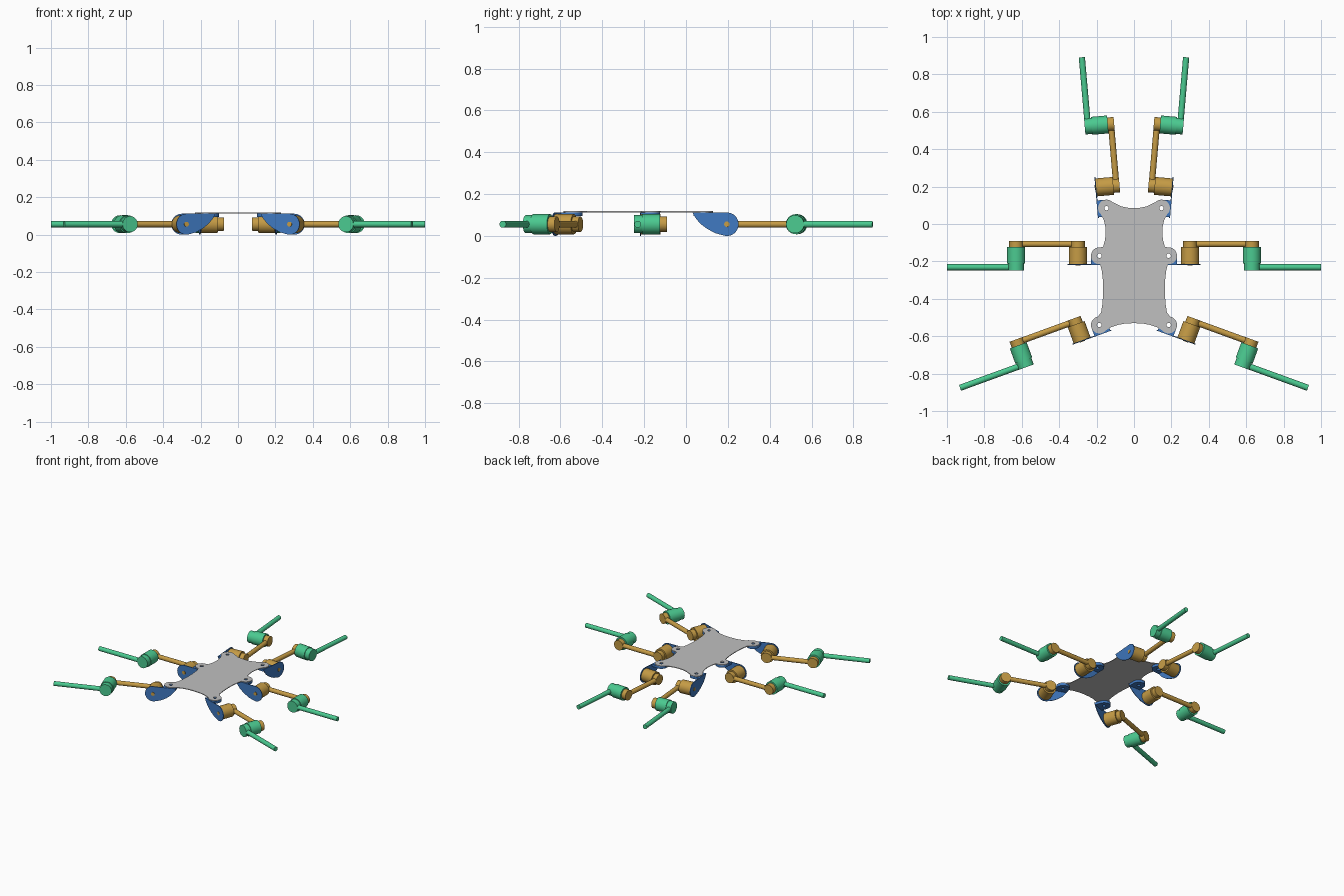
import bpy, bmesh
from math import cos, sin, radians, pi
from mathutils import Matrix, Vector

cube = bpy.data.objects.get("Cube")
if cube:
    bpy.data.objects.remove(cube, do_unlink=True)


def material(name, rgb):
    m = bpy.data.materials.new(name)
    m.use_nodes = True
    m.diffuse_color = (*rgb, 1)
    m.node_tree.nodes["Principled BSDF"].inputs["Base Color"].default_value = (*rgb, 1)
    return m


GREY = material("light grey", (0.53, 0.53, 0.53))
BLUE = material("blue", (0.05, 0.19, 0.53))
OCHRE = material("ochre", (0.56, 0.33, 0.06))
GREEN = material("green", (0.07, 0.59, 0.28))

AXLE_Z = 0.056   # height of every joint axis
TOP_Z = 0.113    # underside of the body plate
SERVO_R = 0.048


def finish(name, mesh, mat, mirror=True):
    """Shade a mesh, colour it and optionally mirror it across x."""
    mesh.name = name
    mesh.materials.clear()
    mesh.materials.append(mat)
    mesh.shade_smooth()
    mesh.set_sharp_from_angle(angle=radians(35))
    ob = bpy.data.objects.new(name, mesh)
    bpy.context.collection.objects.link(ob)
    if mirror:
        ob.modifiers.new("Mirror", 'MIRROR').use_mirror_merge = False
    return ob


def extruded(outlines, depth, matrix):
    """Filled outline (later outlines are holes), extruded from 0 to depth."""
    cu = bpy.data.curves.new("profile", 'CURVE')
    cu.dimensions = '2D'
    cu.fill_mode = 'BOTH'
    cu.extrude = depth / 2
    for pts in outlines:
        sp = cu.splines.new('POLY')
        sp.points.add(len(pts) - 1)
        for p, (x, y) in zip(sp.points, pts):
            p.co = (x, y, 0, 1)
        sp.use_cyclic_u = True
    tmp = bpy.data.objects.new("profile", cu)
    bpy.context.collection.objects.link(tmp)
    bpy.context.view_layer.update()
    mesh = bpy.data.meshes.new_from_object(tmp)
    bpy.data.objects.remove(tmp, do_unlink=True)
    bpy.data.curves.remove(cu)
    bm = bmesh.new()
    bm.from_mesh(mesh)
    bmesh.ops.remove_doubles(bm, verts=bm.verts, dist=1e-5)
    bm.transform(matrix @ Matrix.Translation((0, 0, depth / 2)))
    bmesh.ops.recalc_face_normals(bm, faces=bm.faces)
    bm.to_mesh(mesh)
    bm.free()
    return mesh


def cylinders(parts, matrix, segments=32):
    """One mesh from (start, end, radius) rods."""
    bm = bmesh.new()
    for a, b, r in parts:
        a, b = Vector(a), Vector(b)
        rot = (b - a).to_track_quat('Z', 'Y').to_matrix().to_4x4()
        bmesh.ops.create_cone(bm, cap_ends=True, segments=segments, radius1=r, radius2=r,
                              depth=(b - a).length,
                              matrix=matrix @ Matrix.Translation((a + b) / 2) @ rot)
    mesh = bpy.data.meshes.new("rods")
    bm.to_mesh(mesh)
    bm.free()
    return mesh


def arc(cx, cy, r, a0, a1, n):
    return [(cx + r * cos(radians(a0 + (a1 - a0) * i / n)),
             cy + r * sin(radians(a0 + (a1 - a0) * i / n))) for i in range(n + 1)]


def circle(cx, cy, r, n=16):
    return arc(cx, cy, r, 0, 360, n)[:-1]


# Hip pivots on the left side: name, x, y, leg heading
HIPS = [("front", 0.147, 0.085, 85), ("middle", 0.185, -0.17, 0), ("rear", 0.185, -0.54, -20)]
LOBE, HOLE = 0.045, 0.012

# Body plate: round lobes at the hips joined by concave edges
half = [(0, 0.085), (0.035, 0.087), (0.07, 0.095), (0.095, 0.108)]
half += arc(0.147, 0.085, LOBE, 135, -50, 16)
half += [(0.163, 0.025), (0.154, -0.01), (0.151, -0.045), (0.155, -0.085), (0.165, -0.122)]
half += arc(0.185, -0.17, LOBE, 95, -95, 16)
half += [(0.172, -0.25), (0.166, -0.305), (0.165, -0.36), (0.168, -0.42), (0.176, -0.475)]
half += arc(0.185, -0.54, LOBE, 75, -140, 18)
half += [(0.125, -0.553), (0.085, -0.539), (0.045, -0.532), (0, -0.53)]
outline = half + [(-x, y) for x, y in reversed(half[1:-1])]
holes = [circle(s * x, y, HOLE) for _, x, y, _ in HIPS for s in (1, -1)]
finish("body_plate", extruded([outline] + holes, 0.005, Matrix.Translation((0, 0, TOP_Z))),
       GREY, mirror=False)

# Leg layout: local x runs along the leg, local y is the joint axis
KNEE = 0.445
HIP = 0.115
bracket_side = [(-0.05, TOP_Z), (-0.037, 0.088), (-0.014, 0.06), (0.02, 0.034), (0.06, 0.013)]
bracket_side += arc(HIP, AXLE_Z, 0.056, -105, 90, 24)
mount = [(-LOBE, -LOBE), (LOBE, -LOBE)] + arc(0, 0, LOBE, 0, 180, 16)

for name, hx, hy, heading in HIPS:
    M = Matrix.Translation((hx, hy, 0)) @ Matrix.Rotation(radians(heading), 4, 'Z')

    # Hip bracket: mounting block under the plate and a teardrop side cheek
    finish(name + "_hip_mount",
           extruded([mount, circle(0, 0, HOLE)], 0.018, M @ Matrix.Translation((0, 0, TOP_Z - 0.018))),
           BLUE)
    side = M @ Matrix.Translation((0, -0.045, 0)) @ Matrix.Rotation(pi / 2, 4, 'X')
    finish(name + "_hip_cheek", extruded([bracket_side], 0.005, side), BLUE)

    # Upper leg: hip motor with axle, end discs and connecting rod
    def at(x, y):
        return (x, y, AXLE_Z)
    finish(name + "_hip_motor", cylinders([
        (at(HIP, -0.045), at(HIP, 0.047), SERVO_R),
        (at(HIP, -0.053), at(HIP, -0.044), 0.013)], M), OCHRE)
    finish(name + "_upper_leg", cylinders([
        (at(HIP, 0.046), at(HIP, 0.08), 0.037),
        (at(KNEE, 0.046), at(KNEE, 0.08), 0.037),
        (at(HIP, 0.063), at(KNEE, 0.063), 0.0165)], M), OCHRE)

    # Lower leg: knee motor with a narrower hub and the foot rod
    finish(name + "_knee_motor", cylinders([
        (at(KNEE, -0.04), at(KNEE, 0.046), SERVO_R),
        (at(KNEE, -0.078), at(KNEE, -0.039), 0.043)], M), GREEN)
    finish(name + "_lower_leg", cylinders([
        (at(KNEE, -0.061), at(0.815, -0.061), 0.0165)], M), GREEN)
